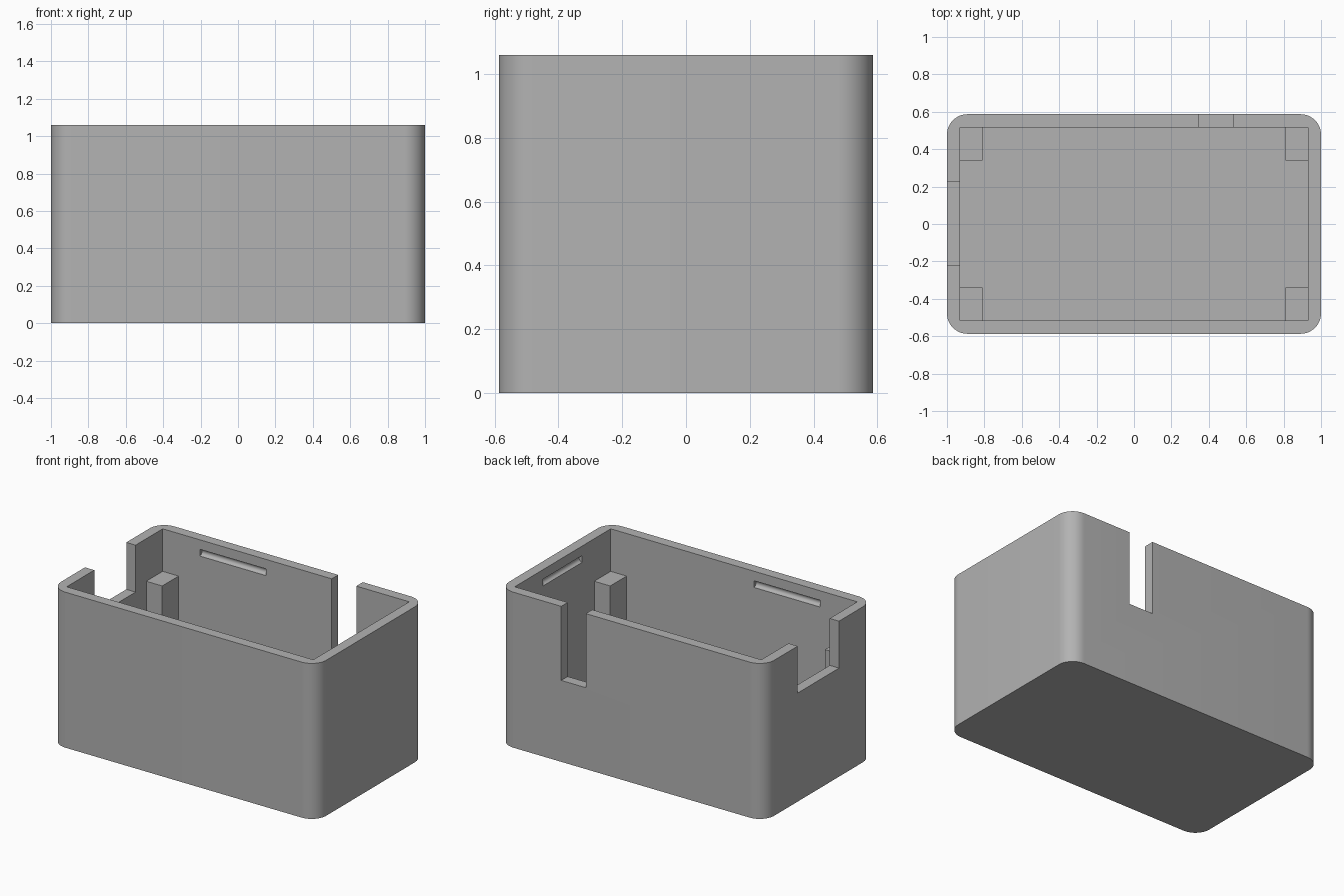
import bpy, bmesh, math
from mathutils import Matrix

if "Cube" in bpy.data.objects:
    bpy.data.objects.remove(bpy.data.objects["Cube"], do_unlink=True)

HX, HY, HEIGHT = 1.0, 0.587, 1.06      # outer half sizes and height
WALL, RADIUS = 0.07, 0.11
IX, IY = HX - WALL, HY - WALL          # inner half sizes

grey = bpy.data.materials.new("plain_grey")
grey.use_nodes = True
colour = (0.45, 0.45, 0.45, 1)
grey.diffuse_color = colour
grey.node_tree.nodes["Principled BSDF"].inputs["Base Color"].default_value = colour


def finish(name, bm):
    bmesh.ops.recalc_face_normals(bm, faces=bm.faces)
    mesh = bpy.data.meshes.new(name)
    bm.to_mesh(mesh)
    bm.free()
    mesh.materials.append(grey)
    obj = bpy.data.objects.new(name, mesh)
    bpy.context.collection.objects.link(obj)
    return obj


def box(name, x, y, z):
    """Box from three (low, high) ranges."""
    bm = bmesh.new()
    bmesh.ops.create_cube(bm, size=1)
    for v in bm.verts:
        v.co = [(r[0] + r[1]) / 2 + c * (r[1] - r[0]) for c, r in zip(v.co, (x, y, z))]
    return finish(name, bm)


def rod(name, centre, length, axis):
    """Horizontal cylinder that cuts a rounded groove."""
    bm = bmesh.new()
    turn = Matrix.Rotation(math.pi / 2, 4, "Y" if axis == "X" else "X")
    bmesh.ops.create_cone(bm, cap_ends=True, segments=24, radius1=0.023, radius2=0.023,
                          depth=length, matrix=Matrix.Translation(centre) @ turn)
    return finish(name, bm)


# Outer shell: rounded rectangle pulled upward
bm = bmesh.new()
outline = []
for quarter, (sx, sy) in enumerate(((1, 1), (-1, 1), (-1, -1), (1, -1))):
    for i in range(13):
        a = math.pi / 2 * (quarter + i / 12)
        outline.append(bm.verts.new((sx * (HX - RADIUS) + RADIUS * math.cos(a),
                                     sy * (HY - RADIUS) + RADIUS * math.sin(a), 0)))
base = bm.faces.new(outline)
top = bmesh.ops.extrude_face_region(bm, geom=[base], use_keep_orig=True)
for v in top["geom"]:
    if isinstance(v, bmesh.types.BMVert):
        v.co.z = HEIGHT
case = finish("case_body", bm)

# Cavity, wall openings and lid grooves
cutters = [
    box("cavity_cutter", (-IX, IX), (-IY, IY), (WALL, 1.3)),
    box("side_notch_cutter", (-1.2, -0.8), (-0.22, 0.225), (0.74, 1.3)),
    box("back_notch_cutter", (0.345, 0.53), (0.4, 0.8), (0.555, 1.3)),
    rod("back_groove_cutter", (-0.4, IY, 0.972), 0.5, "X"),
    rod("front_groove_cutter", (-0.4, -IY, 0.972), 0.5, "X"),
    rod("side_groove_cutter", (IX, 0, 0.972), 0.42, "Y"),
]
for cutter in cutters:
    cutter.hide_render = True
    mod = case.modifiers.new(cutter.name, "BOOLEAN")
    mod.operation = "DIFFERENCE"
    mod.solver = "EXACT"
    mod.object = cutter

# Bake the cuts, then drop the cutters
bpy.context.view_layer.update()
evaluated = case.evaluated_get(bpy.context.evaluated_depsgraph_get())
cut_mesh = bpy.data.meshes.new_from_object(evaluated)
case.modifiers.clear()
case.data = cut_mesh
for cutter in cutters:
    bpy.data.objects.remove(cutter, do_unlink=True)

bpy.ops.object.select_all(action="DESELECT")
case.select_set(True)
bpy.context.view_layer.objects.active = case
bpy.ops.object.shade_smooth_by_angle(angle=math.radians(30))

# Corner support posts, set slightly into walls and floor
for side, sx in (("left", 1), ("right", -1)):
    for end, sy in (("front", -1), ("back", 1)):
        box(f"{end}_{side}_post", sorted((sx * 0.81, sx * (IX + 0.02))),
            sorted((sy * 0.34, sy * (IY + 0.02))), (WALL - 0.02, 0.77))
